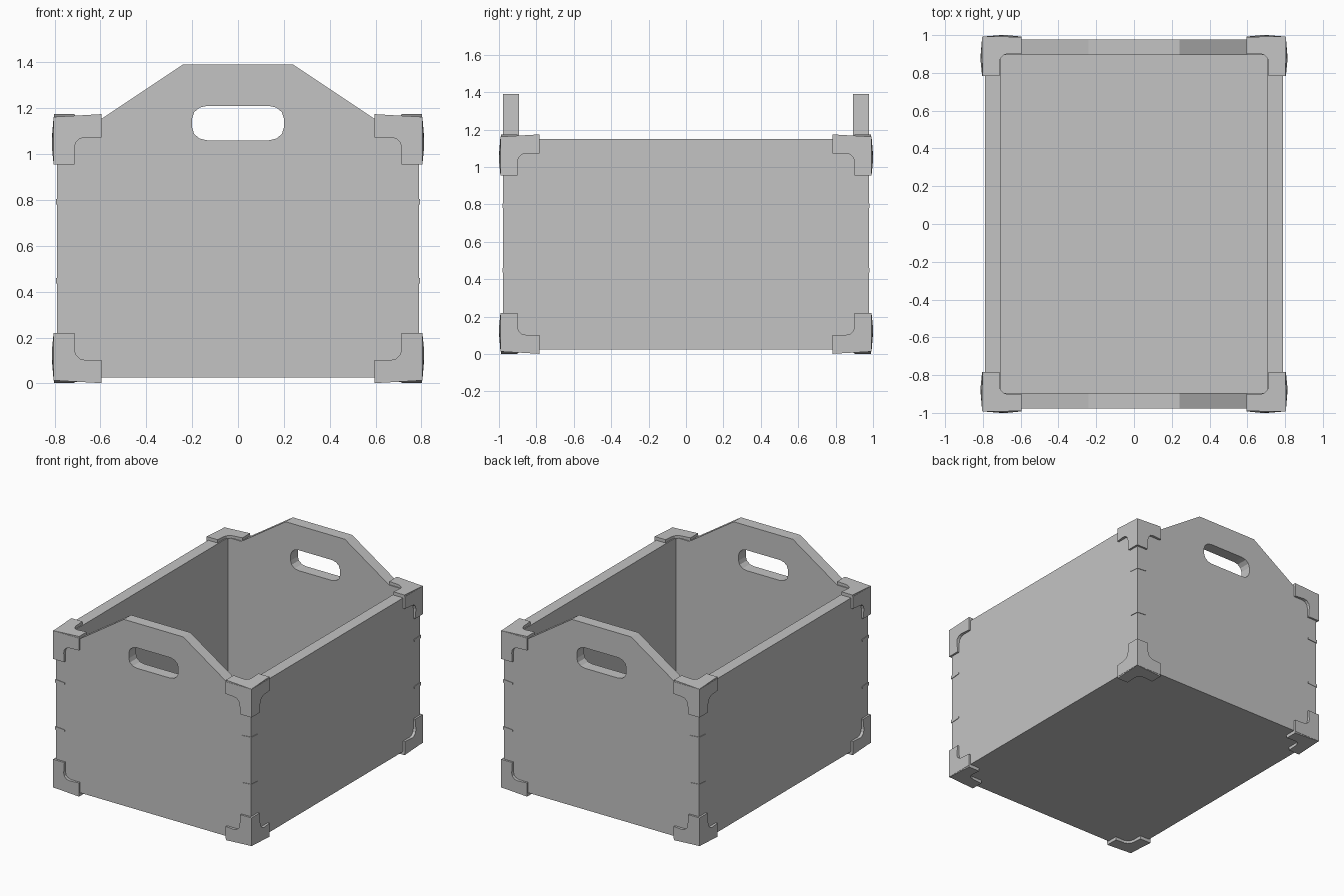
import bpy
import bmesh
import math
from mathutils import Vector

cube = bpy.data.objects.get("Cube")
if cube:
    bpy.data.objects.remove(cube, do_unlink=True)

# Overall crate sizes
W, D = 0.79, 0.978          # half width, half depth
Z0, RIM, PEAK = 0.025, 1.15, 1.39
T = 0.084                   # board thickness

grey = bpy.data.materials.new("crate_grey")
grey.use_nodes = True
grey.diffuse_color = (0.55, 0.55, 0.55, 1)
grey.node_tree.nodes["Principled BSDF"].inputs["Base Color"].default_value = (0.55, 0.55, 0.55, 1)


def finish(name, bm):
    bmesh.ops.recalc_face_normals(bm, faces=bm.faces)
    mesh = bpy.data.meshes.new(name)
    bm.to_mesh(mesh)
    bm.free()
    mesh.materials.append(grey)
    obj = bpy.data.objects.new(name, mesh)
    bpy.context.scene.collection.objects.link(obj)
    return obj


def add_prism(bm, bottom, top):
    """Solid between two matching rings of points."""
    a = [bm.verts.new(p) for p in bottom]
    b = [bm.verts.new(p) for p in top]
    bm.faces.new(a)
    bm.faces.new(b)
    for i in range(len(a)):
        j = (i + 1) % len(a)
        bm.faces.new((a[i], a[j], b[j], b[i]))


def box(name, lo, hi):
    bm = bmesh.new()
    ring = [(lo[0], lo[1]), (hi[0], lo[1]), (hi[0], hi[1]), (lo[0], hi[1])]
    add_prism(bm, [(x, y, lo[2]) for x, y in ring], [(x, y, hi[2]) for x, y in ring])
    return finish(name, bm)


def slab_xz(name, ring, y0, y1):
    bm = bmesh.new()
    add_prism(bm, [(x, y0, z) for x, z in ring], [(x, y1, z) for x, z in ring])
    return finish(name, bm)


# Floor and side walls
box("floor", (-W + T, -D + T, Z0), (W - T, D - T, Z0 + T))
box("left_wall", (W - T, -D + T, Z0), (W, D - T, RIM))
box("right_wall", (-W, -D + T, Z0), (-W + T, D - T, RIM))

# End panels with raised grips and a rounded hand hole
half = [(W, Z0), (W, RIM), (0.6, RIM), (0.24, PEAK)]
outline = half + [(-x, z) for x, z in reversed(half)]
hole = []
for sx, sz, start in ((1, 1, 0), (-1, 1, 90), (-1, -1, 180), (1, -1, 270)):
    for k in range(4):
        a = math.radians(start + 30 * k)
        hole.append((sx * 0.135 + 0.065 * math.cos(a),
                     1.135 + sz * 0.02 + 0.055 * math.sin(a)))
for name, side in (("front_panel", -1), ("back_panel", 1)):
    panel = slab_xz(name, outline, side * D, side * (D - T))
    cutter = slab_xz(name + "_hole_cutter", hole, side * (D + 0.1), side * (D - 0.2))
    mod = panel.modifiers.new("hand_hole", "BOOLEAN")
    mod.object = cutter
    mod.solver = "EXACT"
    cutter.hide_render = True
    cutter.hide_viewport = True
    cutter.display_type = "WIRE"


# Corner brackets: one L plate on each of the three faces at a corner
ARM, WIDTH, FILLET = 0.195, 0.077, 0.045


def l_outline():
    c = WIDTH + FILLET
    arc = [(c - FILLET * math.sin(t), c - FILLET * math.cos(t))
           for t in (0, math.pi / 6, math.pi / 3, math.pi / 2)]
    return [(0, 0), (ARM, 0), (ARM, WIDTH)] + arc + [(WIDTH, ARM), (0, ARM)]


def corner_bracket(name, sx, sy, top):
    bm = bmesh.new()
    corner = Vector((sx * W, sy * D, RIM if top else Z0))
    out = [Vector((sx, 0, 0)), Vector((0, sy, 0)), Vector((0, 0, 1 if top else -1))]
    lip = 0.012
    for n in range(3):
        u, v = out[(n + 1) % 3], out[(n + 2) % 3]
        inner, outer = [], []
        for a, b in l_outline():
            far = max(a, b) / ARM
            lift = lip + (0.012 * far if n == 2 else 0.008 * math.sin(math.pi * far) + 0.002)
            a = a if a else -lip
            b = b if b else -lip
            p = corner - u * a - v * b
            inner.append(p - out[n] * 0.004)
            outer.append(p + out[n] * lift)
        add_prism(bm, inner, outer)
    finish(name, bm)


# Small tapered staples wrapping the upright edges
def edge_staple(name, sx, sy, z):
    bm = bmesh.new()
    corner = Vector((sx * W, sy * D, z))
    out = [Vector((sx, 0, 0)), Vector((0, sy, 0))]
    for n in range(2):
        along = out[1 - n]
        ring = [(-0.004, -0.012), (0.05, -0.008), (0.072, -0.006),
                (0.072, 0.006), (0.05, 0.008), (-0.004, 0.012)]
        pts = [corner - along * a + Vector((0, 0, h)) for a, h in ring]
        add_prism(bm, [p - out[n] * 0.004 for p in pts], [p + out[n] * 0.004 for p in pts])
    finish(name, bm)


for sy, fb in ((-1, "front"), (1, "back")):
    for sx, lr in ((1, "left"), (-1, "right")):
        corner_bracket(f"{fb}_{lr}_top_bracket", sx, sy, True)
        corner_bracket(f"{fb}_{lr}_bottom_bracket", sx, sy, False)
        edge_staple(f"{fb}_{lr}_upper_staple", sx, sy, 0.792)
        edge_staple(f"{fb}_{lr}_lower_staple", sx, sy, 0.447)
